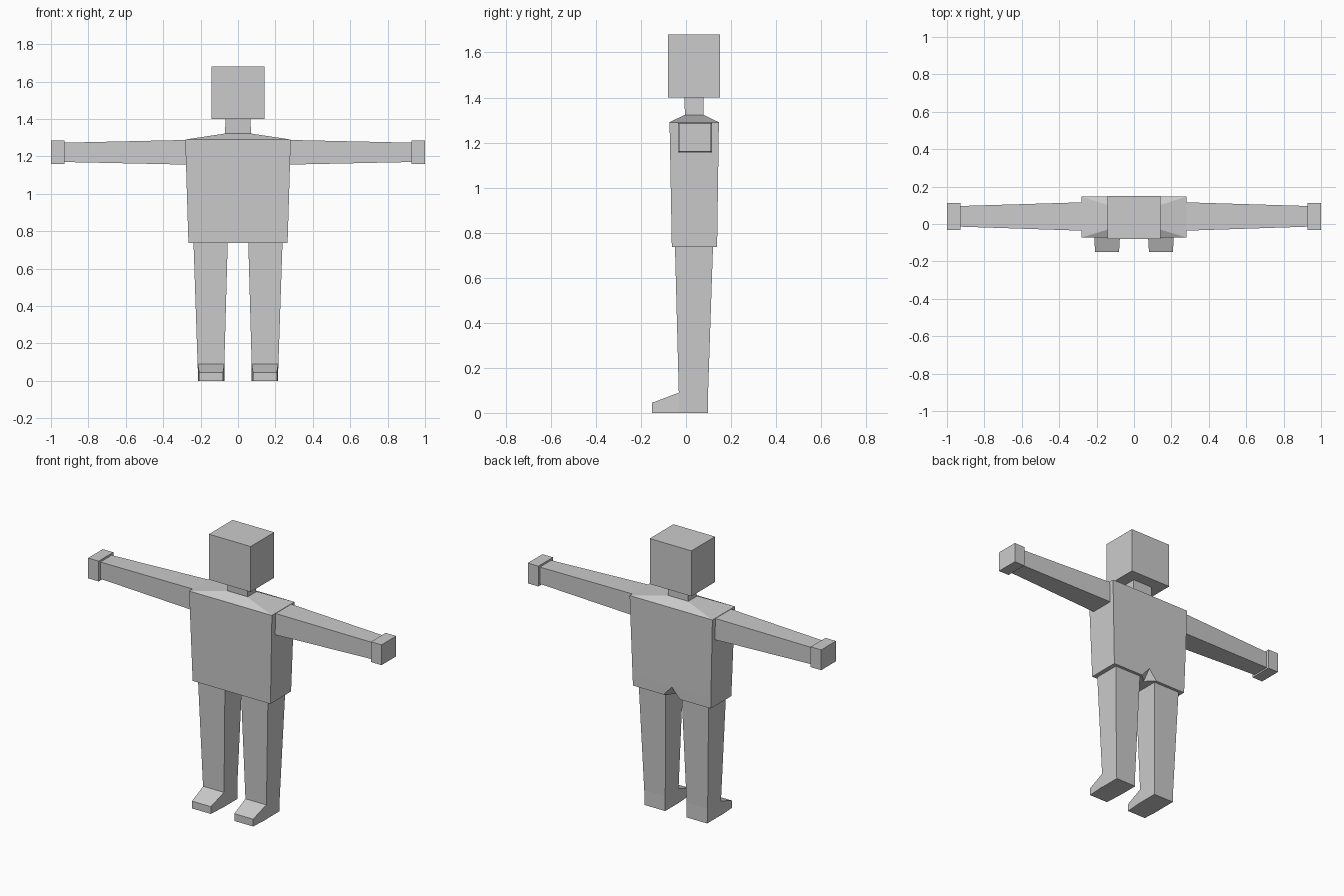
import bpy, bmesh

cube = bpy.data.objects.get("Cube")
if cube:
    bpy.data.objects.remove(cube, do_unlink=True)

grey = bpy.data.materials.new("plain grey")
grey.use_nodes = True
GREY = (0.6, 0.6, 0.6, 1.0)
grey.diffuse_color = GREY
grey.node_tree.nodes["Principled BSDF"].inputs["Base Color"].default_value = GREY


def loft(name, rings, mirror=False):
    """Skin a stack of equal-length point rings, cap both ends, flat shaded."""
    bm = bmesh.new()
    loops = [[bm.verts.new(p) for p in ring] for ring in rings]
    n = len(rings[0])
    for a, b in zip(loops, loops[1:]):
        for i in range(n):
            j = (i + 1) % n
            bm.faces.new((a[i], a[j], b[j], b[i]))
    bm.faces.new(loops[0][::-1])
    bm.faces.new(loops[-1])
    bmesh.ops.remove_doubles(bm, verts=bm.verts, dist=1e-5)
    bmesh.ops.recalc_face_normals(bm, faces=bm.faces)
    mesh = bpy.data.meshes.new(name)
    bm.to_mesh(mesh)
    bm.free()
    mesh.materials.append(grey)
    obj = bpy.data.objects.new(name, mesh)
    bpy.context.collection.objects.link(obj)
    if mirror:
        obj.modifiers.new("mirror", "MIRROR").use_mirror_merge = False
    return obj


def flat(x0, x1, y0, y1, z):
    """Horizontal rectangle."""
    return [(x0, y0, z), (x1, y0, z), (x1, y1, z), (x0, y1, z)]


def upright(x, y0, y1, z0, z1):
    """Rectangle facing along x."""
    return [(x, y0, z0), (x, y1, z0), (x, y1, z1), (x, y0, z1)]


def torso_ring(w, y0, y1, z, notch=0.0, depth=0.0):
    """Rectangle with an optional V notch in the middle of the back edge."""
    return [(-w, y0, z), (w, y0, z), (w, y1, z), (notch, y1, z),
            (0, y1 - depth, z), (-notch, y1, z), (-w, y1, z)]


# Torso with small notch at the back of the crotch, and sloped shoulders
loft("torso", [
    torso_ring(0.265, -0.063, 0.138, 0.737, 0.055, 0.05),
    torso_ring(0.267, -0.064, 0.139, 0.80),
    torso_ring(0.282, -0.073, 0.146, 1.29),
    torso_ring(0.07, -0.008, 0.08, 1.322),
])

# Neck and head
loft("neck", [flat(-0.07, 0.07, -0.004, 0.077, 1.315),
              flat(-0.066, 0.066, -0.008, 0.077, 1.405)])
loft("head", [flat(-0.142, 0.142, -0.08, 0.15, 1.40),
              flat(-0.142, 0.142, -0.08, 0.15, 1.68)])

# Arms and block hands
loft("arms", [upright(0.27, -0.036, 0.116, 1.156, 1.288),
              upright(0.935, -0.014, 0.096, 1.17, 1.273)], mirror=True)
loft("hands", [upright(0.928, -0.031, 0.112, 1.16, 1.285),
               upright(1.0, -0.031, 0.112, 1.16, 1.285)], mirror=True)

# Legs run down to the heel
loft("legs", [flat(0.073, 0.213, -0.031, 0.098, 0.0),
              flat(0.073, 0.216, -0.032, 0.098, 0.09),
              flat(0.055, 0.238, -0.049, 0.12, 0.742)], mirror=True)


# Wedge feet narrowing towards the toe
def foot_ring(x0, x1, y, top):
    return [(x0, y, 0), (x1, y, 0), (x1, y, top), (x0, y, top)]


loft("feet", [foot_ring(0.073, 0.215, -0.031, 0.09),
              foot_ring(0.08, 0.208, -0.15, 0.045)], mirror=True)
